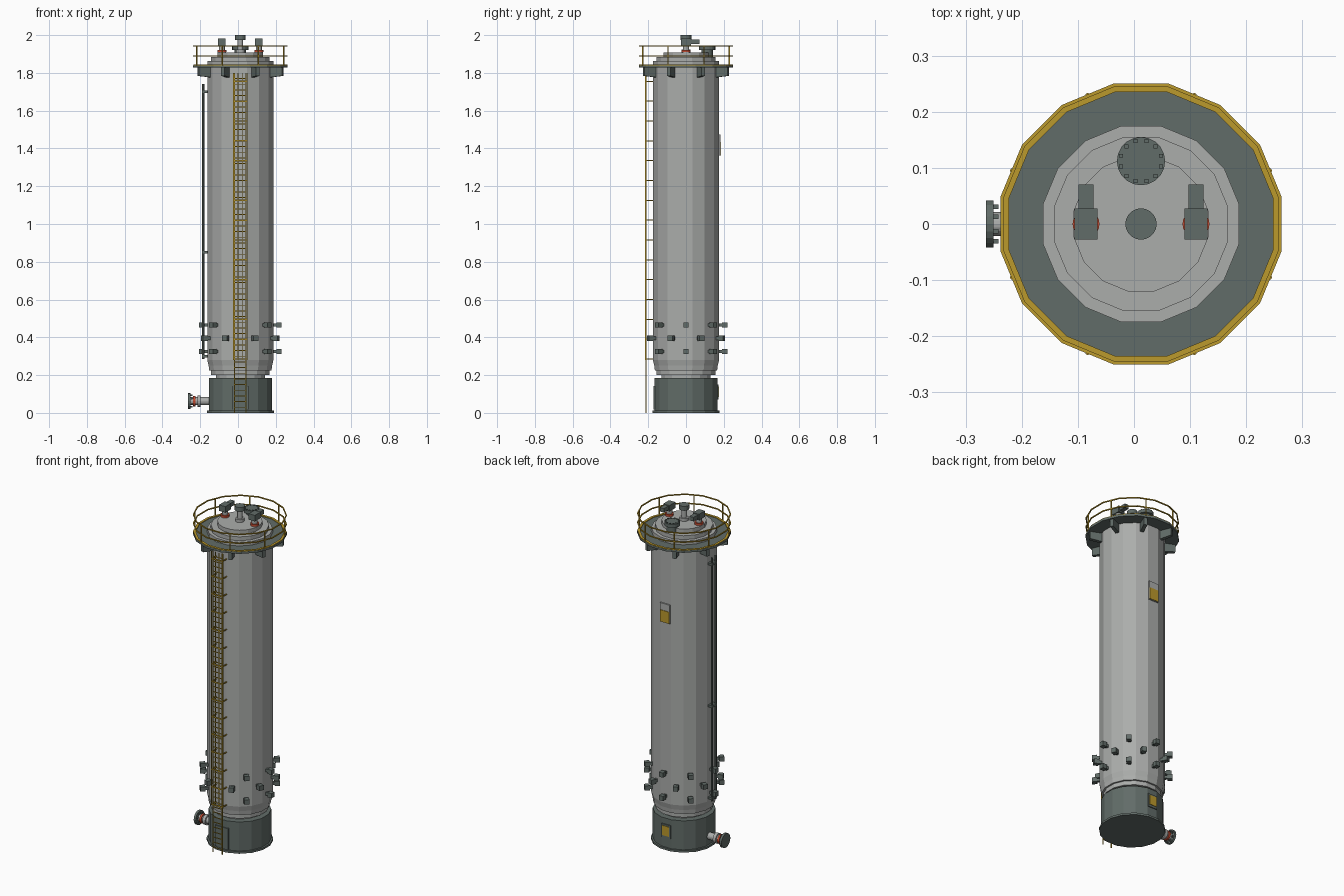
import bpy, bmesh, math
from mathutils import Matrix, Vector

if "Cube" in bpy.data.objects:
    bpy.data.objects.remove(bpy.data.objects["Cube"], do_unlink=True)

CX = 0.0125          # tower axis
SIDES = 16
FLAT = 1 / math.cos(math.pi / SIDES)   # apothem to corner radius


def material(name, rgb):
    m = bpy.data.materials.new(name)
    m.use_nodes = True
    m.diffuse_color = (*rgb, 1)
    m.node_tree.nodes["Principled BSDF"].inputs["Base Color"].default_value = (*rgb, 1)
    return m


GREY = material("light grey shell", (0.41, 0.42, 0.41))
DARK = material("dark green grey steel", (0.12, 0.15, 0.138))
YELLOW = material("safety yellow", (0.50, 0.32, 0.025))
RED = material("red band", (0.55, 0.07, 0.03))


def finish(name, bm, mat):
    bmesh.ops.recalc_face_normals(bm, faces=bm.faces)
    me = bpy.data.meshes.new(name)
    bm.to_mesh(me)
    bm.free()
    me.materials.append(mat)
    ob = bpy.data.objects.new(name, me)
    bpy.context.collection.objects.link(ob)
    return ob


def lathe(name, profile, mat, closed=False):
    """Revolve (apothem, height) points round the tower axis as a flat-sided shell."""
    bm = bmesh.new()
    rings = []
    for r, z in profile:
        ring = []
        for i in range(SIDES):
            a = (i + 0.5) * math.tau / SIDES
            ring.append(bm.verts.new((CX + r * FLAT * math.cos(a), r * FLAT * math.sin(a), z)))
        rings.append(ring)
    pairs = list(zip(rings, rings[1:]))
    if closed:
        pairs.append((rings[-1], rings[0]))
    else:
        bm.faces.new(rings[0])
        bm.faces.new(rings[-1])
    for low, high in pairs:
        for i in range(SIDES):
            j = (i + 1) % SIDES
            bm.faces.new((low[i], low[j], high[j], high[i]))
    return finish(name, bm, mat)


def add_box(bm, centre, size, angle=0.0):
    """Box placed in tower coordinates, then turned round the tower axis."""
    m = (Matrix.Translation((CX, 0, 0)) @ Matrix.Rotation(angle, 4, 'Z')
         @ Matrix.Translation(centre) @ Matrix.Diagonal((*size, 1)))
    return bmesh.ops.create_cube(bm, size=1, matrix=m)["verts"]


def boxes(name, items, mat):
    bm = bmesh.new()
    for item in items:
        add_box(bm, *item)
    return finish(name, bm, mat)


def rod(name, start, end, radius, mat, n=20):
    """Cylinder between two points in tower coordinates."""
    a, b = Vector(start), Vector(end)
    turn = (b - a).to_track_quat('Z', 'Y').to_matrix().to_4x4()
    m = Matrix.Translation((a + b) / 2 + Vector((CX, 0, 0))) @ turn
    bm = bmesh.new()
    bmesh.ops.create_cone(bm, cap_ends=True, segments=n, radius1=radius,
                          radius2=radius, depth=(b - a).length, matrix=m)
    return finish(name, bm, mat)


def stack(name, x, y, parts):
    """Vertical column of coaxial cylinders: (label, z0, z1, radius, material)."""
    for label, z0, z1, r, mat in parts:
        rod(f"{name}_{label}", (x, y, z0), (x, y, z1), r, mat)


# Skirt and vessel shell
lathe("skirt", [(.177, 0), (.177, .012), (.167, .012), (.167, .185)], DARK)
lathe("shell", [(.13, .18), (.13, .2), (.155, .2), (.155, .225), (.165, .225), (.168, .25),
                (.175, .28), (.175, 1.862), (.155, 1.862), (.155, 1.885),
                (.12, 1.885), (.12, 1.908)], GREY)

# Platform, toe ring and brackets
lathe("platform", [(.17, 1.828), (.25, 1.828), (.25, 1.84), (.17, 1.84)], DARK, True)
lathe("toe_ring", [(.235, 1.838), (.249, 1.838), (.249, 1.844), (.235, 1.844)], YELLOW, True)
EIGHTHS = [i * math.tau / 8 for i in range(8)]
BETWEEN = [a + math.tau / 16 for a in EIGHTHS]
bm = bmesh.new()
for a in BETWEEN:
    verts = add_box(bm, (.206, 0, 1.803), (.072, .02, .054), a)
    for v in verts:      # outer lower edge is cut back
        if v.co.z < 1.8 and math.hypot(v.co.x - CX, v.co.y) > .22:
            v.co.z += .008
finish("platform_brackets", bm, DARK)

# Guard rail
for label, z in (("top", 1.943), ("middle", 1.89)):
    lathe(f"{label}_rail", [(.244, z - .003), (.25, z - .003), (.25, z + .003), (.244, z + .003)],
          YELLOW, True)
boxes("rail_posts", [((.249, 0, 1.89), (.006, .006, .104), a) for a in BETWEEN], YELLOW)

# Ladder with flat cage
LY = -.211
boxes("ladder_rails", [((s * .03, LY, .9), (.005, .006, 1.8)) for s in (-1, 1)], YELLOW)
boxes("ladder_rungs", [((0, LY, .03 + i * .03), (.06, .004, .004)) for i in range(59)], YELLOW)
boxes("cage_bars", [((x, LY - .003, 1.04), (.004, .004, 1.52)) for x in (-.037, -.013, .013, .037)],
      YELLOW)
levels = [.285 + i * .105 for i in range(15)]
boxes("cage_hoops", [((0, LY - .003, z), (.076, .005, .007)) for z in levels], YELLOW)
boxes("ladder_standoffs", [((s * .034, -.192, z), (.005, .04, .005))
                           for z in levels for s in (-1, 1)], YELLOW)

# Three rows of small side ports; the ladder takes the place of the front one
stems, heads = [], []
for z, angles in ((.465, EIGHTHS), (.395, BETWEEN), (.325, EIGHTHS)):
    for a in angles:
        if math.sin(a) < -.99:
            continue
        stems.append(((.183, 0, z), (.03, .017, .017), a))
        heads.append(((.205, 0, z), (.028, .028, .028), a))
boxes("port_stems", stems, DARK)
boxes("port_heads", heads, DARK)

# Centre vent
stack("vent", 0, 0, [("base", 1.9, 1.925, .024, GREY), ("stem", 1.92, 1.976, .015, GREY),
                     ("cap", 1.974, 2.0, .028, DARK)])

# Twin relief valves
for side, x in (("right", -.098), ("left", .098)):
    stack(f"{side}_valve", x, 0, [("flange", 1.884, 1.912, .022, GREY),
                                  ("red_band", 1.91, 1.922, .024, RED),
                                  ("stem", 1.92, 1.955, .016, GREY)])
    boxes(f"{side}_valve_body", [((x, 0, 1.964), (.041, .055, .036))], DARK)
    boxes(f"{side}_valve_outlet", [((x, .048, 1.966), (.027, .045, .024))], DARK)

# Bolted manway
stack("manway", 0, .112, [("neck", 1.862, 1.926, .03, DARK), ("cover", 1.922, 1.942, .043, DARK)])
bolts = []
for i in range(12):
    a = (i + .5) * math.tau / 12
    bolts.append(((.037 * math.cos(a), .112 + .037 * math.sin(a), 1.941), (.007, .007, .01)))
boxes("manway_bolts", bolts, DARK)

# Side nozzle in the skirt
for label, x0, x1, r, mat in (("pipe", -.27, -.15, .021, GREY), ("collar", -.228, -.21, .03, GREY),
                              ("red_band", -.25, -.238, .028, RED),
                              ("flange", -.2765, -.263, .042, DARK)):
    rod(f"nozzle_{label}", (x0, 0, .062), (x1, 0, .062), r, mat)
bolts = []
for i in range(8):
    a = (i + .5) * math.tau / 8
    bolts.append(((-.259, .033 * math.cos(a), .062 + .033 * math.sin(a)), (.01, .008, .008)))
boxes("nozzle_bolts", bolts, DARK)

# Level gauge pipes on the right side
for label, y in (("front", -.016), ("back", .018)):
    rod(f"gauge_pipe_{label}", (-.197, y, .285), (-.197, y, 1.74), .006, DARK, 8)
boxes("gauge_clamps", [((-.188, .001, z), (.03, .046, .012)) for z in (.3, .85, 1.7)], DARK)

# Name plates on the back and an access door at the front of the skirt
boxes("name_plate_backing", [((0, .178, 1.418), (.066, .01, .112))], GREY)
boxes("name_plate", [((0, .182, 1.398), (.06, .008, .07))], YELLOW)
boxes("skirt_plate_backing", [((0, .169, .11), (.06, .008, .08))], DARK)
boxes("skirt_plate", [((0, .172, .112), (.045, .008, .058))], YELLOW)
boxes("access_door", [((0, -.168, .08), (.085, .009, .125))], DARK)
